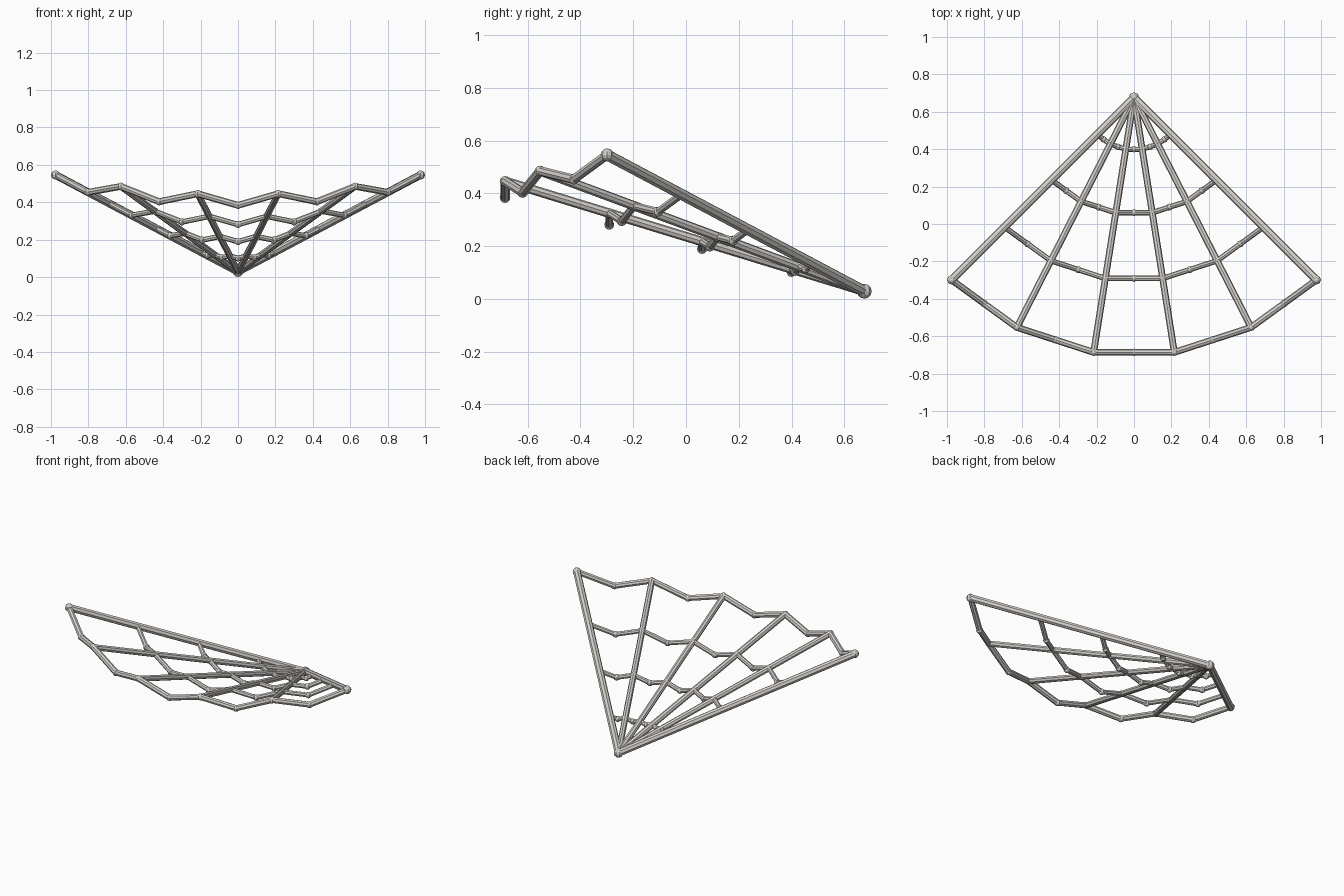
import bpy, bmesh, math
from mathutils import Vector

if "Cube" in bpy.data.objects:
    bpy.data.objects.remove(bpy.data.objects["Cube"])

metal = bpy.data.materials.new("warm grey metal")
metal.diffuse_color = (0.66, 0.635, 0.60, 1)
metal.use_nodes = True
metal.node_tree.nodes["Principled BSDF"].inputs["Base Color"].default_value = metal.diffuse_color

APEX = Vector((0, 0.676, 0.029))
REACH = 1.379
RIB_Z = {45: 0.546, 27: 0.485, 9: 0.446}
DROP = 0.062


def finish(name, bm):
    me = bpy.data.meshes.new(name)
    bm.to_mesh(me)
    bm.free()
    me.materials.append(metal)
    ob = bpy.data.objects.new(name, me)
    bpy.context.collection.objects.link(ob)
    return ob


def add_rod(bm, a, b, r, sides=8):
    d = b - a
    m = d.to_track_quat('Z', 'Y').to_matrix().to_4x4()
    m.translation = (a + b) / 2
    bmesh.ops.create_cone(bm, cap_ends=True, segments=sides, radius1=r,
                          radius2=r, depth=d.length, matrix=m)


def add_joint(bm, p, r):
    vs = bmesh.ops.create_uvsphere(bm, u_segments=8, v_segments=6, radius=r)["verts"]
    bmesh.ops.translate(bm, verts=vs, vec=p)


# rib tips on the outer edge
tips = []
for deg in (-45, -27, -9, 9, 27, 45):
    a = math.radians(deg)
    tips.append(Vector((REACH * math.sin(a), APEX.y - REACH * math.cos(a), RIB_Z[abs(deg)])))

# outer edge zigzag: peaks at ribs, valleys between them
edge = [tips[0]]
for p, q in zip(tips, tips[1:]):
    edge += [(p + q) / 2 - Vector((0, 0, DROP)), q]

# ribs fanning out from the apex
for i, t in enumerate(tips):
    bm = bmesh.new()
    r = 0.022 if i in (0, 5) else 0.018
    add_rod(bm, APEX, t, r)
    add_joint(bm, t, r * 1.12)
    finish("rib_%d" % (i + 1), bm)

# cross bands, scaled copies of the edge
for name, f, r in (("outer_edge", 1, 0.018), ("outer_band", 0.71, 0.0145),
                   ("middle_band", 0.452, 0.0145), ("inner_band", 0.203, 0.0135)):
    bm = bmesh.new()
    pts = [APEX.lerp(p, f) for p in edge]
    for p, q in zip(pts, pts[1:]):
        add_rod(bm, p, q, r)
    for p in pts:
        add_joint(bm, p, r * (1.12 if f == 1 else 1.3))
    finish(name, bm)

# hub at the apex
bm = bmesh.new()
add_joint(bm, APEX, 0.028)
finish("apex_hub", bm)
